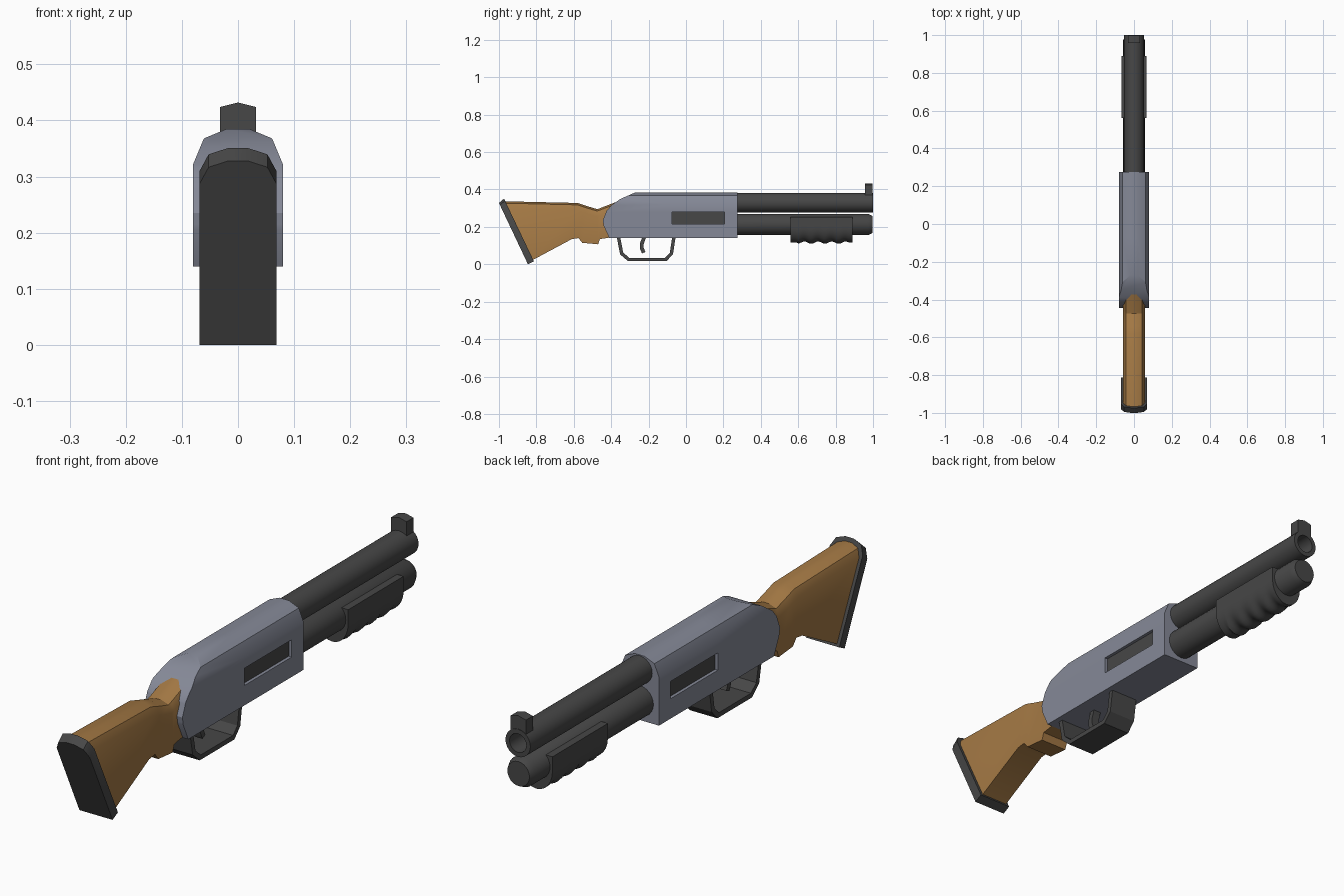
import bpy, bmesh, math
from mathutils import Vector

if "Cube" in bpy.data.objects:
    bpy.data.objects.remove(bpy.data.objects["Cube"], do_unlink=True)


def material(name, rgb):
    m = bpy.data.materials.new(name)
    m.use_nodes = True
    m.diffuse_color = (*rgb, 1)
    node = next(n for n in m.node_tree.nodes if n.type == 'BSDF_PRINCIPLED')
    node.inputs["Base Color"].default_value = (*rgb, 1)
    node.inputs["Roughness"].default_value = 0.6
    return m


DARK = material("dark_steel", (0.063, 0.063, 0.063))
STEEL = material("blue_grey_steel", (0.235, 0.25, 0.31))
WOOD = material("warm_wood", (0.37, 0.19, 0.058))


def finish(name, bm, *mats):
    bmesh.ops.recalc_face_normals(bm, faces=bm.faces)
    mesh = bpy.data.meshes.new(name)
    bm.to_mesh(mesh)
    bm.free()
    for m in mats:
        mesh.materials.append(m)
    ob = bpy.data.objects.new(name, mesh)
    bpy.context.collection.objects.link(ob)
    bpy.ops.object.select_all(action='DESELECT')
    ob.select_set(True)
    bpy.context.view_layer.objects.active = ob
    bpy.ops.object.shade_smooth_by_angle(angle=math.radians(30))
    return ob


def loft(rings):
    """Skin equal-length closed rings and cap both ends."""
    bm = bmesh.new()
    loops = [[bm.verts.new(p) for p in ring] for ring in rings]
    for a, b in zip(loops, loops[1:]):
        for i in range(len(a)):
            j = (i + 1) % len(a)
            bm.faces.new((a[i], a[j], b[j], b[i]))
    bm.faces.new(loops[0])
    bm.faces.new(loops[-1])
    return bm


def tube(name, z, stations, sides=24):
    """Turned part along y from (y, radius) stations."""
    angles = [2 * math.pi * i / sides for i in range(sides)]
    finish(name, loft([[(r * math.cos(a), y, z + r * math.sin(a)) for a in angles]
                       for y, r in stations]), DARK)


def section(width, top, bottom, chamfer):
    """Flat-bottomed outline with a faceted crown, leaning from bottom to top."""
    top, bottom = Vector((0, *top)), Vector((0, *bottom))
    down = (bottom - top) / (top.z - bottom.z)
    half = [(width, bottom)] + [(width * f, top + down * chamfer * d)
                                for f, d in ((1, 1), (0.76, 0.27), (0.25, 0))]
    right = [Vector((x, p.y, p.z)) for x, p in half]
    return right + [Vector((-p.x, p.y, p.z)) for p in reversed(right)]


def strip(name, path, thickness, width):
    """Flat band following a (y, z) path with mitred corners."""
    pts = [Vector(p) for p in path]
    rings = []
    for i, p in enumerate(pts):
        d1 = (p - pts[i - 1]).normalized() if i else (pts[1] - p).normalized()
        d2 = (pts[i + 1] - p).normalized() if i < len(pts) - 1 else d1
        d = (d1 + d2).normalized()
        n = Vector((-d.y, d.x)) * thickness / 2 / max(d.dot(d1), 0.5)
        a, b = p + n, p - n
        rings.append([(-width, *a), (width, *a), (width, *b), (-width, *b)])
    finish(name, loft(rings), DARK)


# Receiver: crowned block with its rear end trimmed to a rounded shape
bm = loft([section(0.08, (y, 0.385), (y, 0.14), 0.063) for y in (-0.5, 0.275)])
rear = [(-0.41, 0.14), (-0.44, 0.205), (-0.445, 0.235), (-0.425, 0.285),
        (-0.40, 0.315), (-0.35, 0.35), (-0.27, 0.385)]


def cut(point, normal, clear):
    res = bmesh.ops.bisect_plane(bm, geom=bm.verts[:] + bm.edges[:] + bm.faces[:],
                                 plane_co=point, plane_no=normal, clear_outer=clear)
    if clear:
        edges = [e for e in res["geom_cut"] if isinstance(e, bmesh.types.BMEdge)]
        bmesh.ops.edgeloop_fill(bm, edges=edges)


for (y1, z1), (y2, z2) in zip(rear, rear[1:]):
    cut((0, y1, z1), (0, z1 - z2, y2 - y1), True)

# Recessed ports on both sides of the receiver
Y0, Y1, Z0, Z1 = -0.075, 0.205, 0.215, 0.28
for y in (Y0, Y1):
    cut((0, y, 0), (0, 1, 0), False)
for z in (Z0, Z1):
    cut((0, 0, z), (0, 0, 1), False)
bm.normal_update()
ports = []
for f in bm.faces:
    c = f.calc_center_median()
    if abs(f.normal.x) > 0.9 and Y0 < c.y < Y1 and Z0 < c.z < Z1:
        ports.append(f)
for f in ports:
    face = bmesh.ops.extrude_discrete_faces(bm, faces=[f])["faces"][0]
    face.material_index = 1
    for v in face.verts:
        v.co.x *= 0.85
finish("receiver", bm, STEEL, DARK)

# Stock: top (y, z) and bottom (y, z) of each station
stock = [(-0.98, 0.337, -0.825, 0.02), (-0.58, 0.328, -0.61, 0.135),
         (-0.54, 0.315, -0.575, 0.14), (-0.525, 0.31, -0.555, 0.115),
         (-0.475, 0.295, -0.47, 0.107), (-0.46, 0.30, -0.46, 0.135),
         (-0.32, 0.354, -0.36, 0.15)]
finish("stock", loft([section(0.057, s[:2], s[2:], 0.038) for s in stock]), WOOD)

# Butt pad
finish("butt_pad", loft([section(0.069, (-1.0, 0.328), (-0.845, 0.0), 0.042),
                         section(0.069, (-0.973, 0.351), (-0.813, 0.016), 0.042)]), DARK)

# Barrel with open bore, and magazine tube with bevelled cap
tube("barrel", 0.33, [(0.2, 0.052), (1.0, 0.052), (1.0, 0.035), (0.85, 0.035)])
tube("magazine_tube", 0.213, [(0.2, 0.057), (0.975, 0.057), (0.997, 0.046)])

# Sliding fore-end: U-shaped sleeve with a rippled underside
rings = []
STEPS = 40
for k in range(STEPS + 1):
    t = k / STEPS
    ripple = 0.006 * math.cos(t * 9 * math.pi) if 0.1 < t < 0.95 else 0
    depth = 0.084 - ripple
    y = 0.56 + 0.33 * t
    ring = [(0.067, y, 0.254), (-0.067, y, 0.254)]
    for i in range(13):
        a = math.pi * (1 + i / 12)
        ring.append((0.067 * math.cos(a), y, 0.2 + depth * math.sin(a)))
    rings.append(ring)
finish("fore_end", loft(rings), DARK)

# Front sight with a slightly peaked top
finish("front_sight", loft([[(-0.032, y, 0.365), (0.032, y, 0.365), (0.032, y, 0.424),
                             (0, y, 0.432), (-0.032, y, 0.424)] for y in (0.957, 0.998)]), DARK)

# Trigger guard and trigger
strip("trigger_guard", [(-0.362, 0.15), (-0.344, 0.058), (-0.307, 0.026),
                        (-0.108, 0.026), (-0.078, 0.058), (-0.064, 0.15)], 0.018, 0.058)
strip("trigger", [(-0.222, 0.15), (-0.236, 0.11), (-0.236, 0.085), (-0.226, 0.062)],
      0.02, 0.016)
